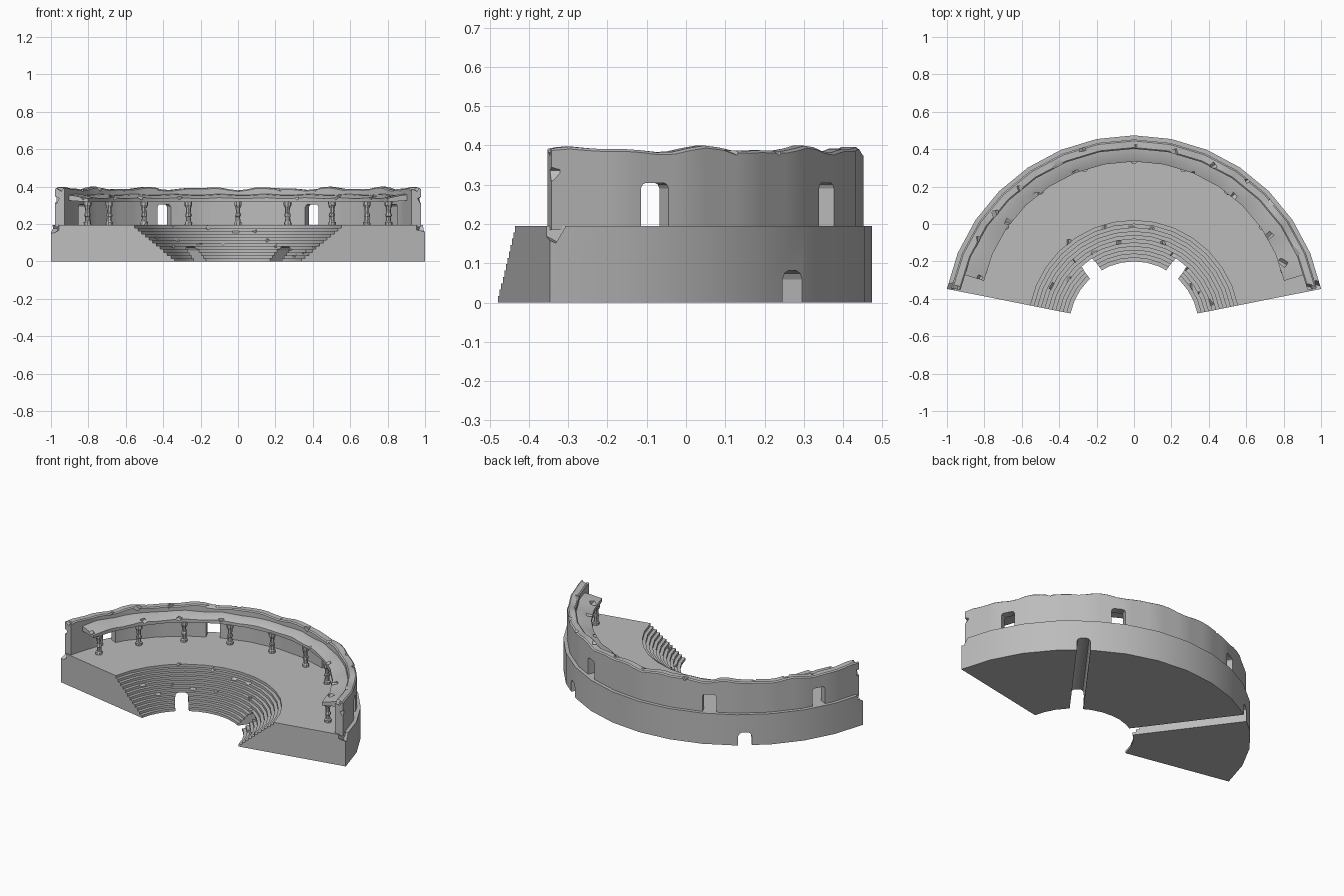
import bpy, bmesh, random
from math import sin, cos, radians, pi
from mathutils import Vector, Matrix

cube = bpy.data.objects.get("Cube")
if cube:
    bpy.data.objects.remove(cube, do_unlink=True)

random.seed(4)
CY = -0.546          # centre of all the arcs
FLOOR = 0.195        # height of the terrace
START, END = 11.25, 168.75

stone = bpy.data.materials.new("grey_stone")
stone.use_nodes = True
stone.diffuse_color = (0.5, 0.5, 0.5, 1)
stone.node_tree.nodes["Principled BSDF"].inputs["Base Color"].default_value = (0.5, 0.5, 0.5, 1)


def polar(r, deg, z=0.0):
    a = radians(deg)
    return Vector((r * cos(a), CY + r * sin(a), z))


def finish(name, bm):
    bmesh.ops.recalc_face_normals(bm, faces=bm.faces)
    mesh = bpy.data.meshes.new(name)
    bm.to_mesh(mesh)
    bm.free()
    mesh.materials.append(stone)
    ob = bpy.data.objects.new(name, mesh)
    bpy.context.collection.objects.link(ob)
    return ob


def add_loft(bm, rings, caps=True):
    """Skin a row of closed rings of points."""
    rows = [[bm.verts.new(p) for p in ring] for ring in rings]
    n = len(rows[0])
    for a, b in zip(rows, rows[1:]):
        for i in range(n):
            j = (i + 1) % n
            bm.faces.new((a[i], a[j], b[j], b[i]))
    if caps:
        bm.faces.new(rows[0])
        bm.faces.new(rows[-1])


def sweep(name, profile, a0, a1, segs=14, sub=1):
    """Sweep profile(t) -> [(r, z)] along the arc; sub splits each straight side."""
    rings = []
    for k in range(segs * sub + 1):
        i, f = divmod(k, sub)
        step = (a1 - a0) / segs
        pts = profile(k / (segs * sub))
        rings.append([polar(r, a0 + step * i, z).lerp(polar(r, a0 + step * (i + 1), z), f / sub)
                      for r, z in pts])
    bm = bmesh.new()
    add_loft(bm, rings)
    return finish(name, bm)


def add_arch(bm, deg, r0, r1, w, z0, z1, cut):
    """Radial opening with a chamfered head."""
    h = w / 2
    outline = [(-h, z0), (h, z0), (h, z1 - cut), (h - cut * 0.35, z1 - cut * 0.3), (h - cut, z1),
               (cut - h, z1), (cut * 0.35 - h, z1 - cut * 0.3), (-h, z1 - cut)]
    a = radians(deg)
    side = Vector((-sin(a), cos(a), 0))
    add_loft(bm, [[polar(r, deg, z) + side * s for s, z in outline] for r in (r0, r1)])


def add_chip(bm, r, deg, z, size):
    """Small tilted block that breaks an edge."""
    turn = Matrix.Rotation(random.uniform(0, pi), 4, 'Z') @ Matrix.Rotation(random.uniform(0.4, 1.1), 4, 'X')
    shape = Matrix.Diagonal((size * 1.8, size, size, 1))
    bmesh.ops.create_cube(bm, size=1, matrix=Matrix.Translation(polar(r, deg, z)) @ turn @ shape)


def cut(ob, bm):
    cutter = finish("cutter", bm)
    cutter.hide_render = True
    mod = ob.modifiers.new("cut", 'BOOLEAN')
    mod.operation, mod.solver, mod.object = 'DIFFERENCE', 'EXACT', cutter
    mod.use_self = True
    bpy.context.view_layer.objects.active = ob
    bpy.ops.object.modifier_apply(modifier=mod.name)
    bpy.data.objects.remove(cutter, do_unlink=True)


# Stepped seating and terrace in one solid
STEPS, R_IN, R_SEAT, R_OUT = 12, 0.346, 0.565, 1.02
bowl = [(R_OUT, FLOOR), (R_OUT, 0), (R_IN, 0)]
for i in range(STEPS):
    r = R_IN + (R_SEAT - R_IN) * i / (STEPS - 1)
    z = FLOOR * (i + 1) / STEPS
    if i:
        bowl.append((r, FLOOR * i / STEPS))
    bowl.append((r, z))
base = sweep("seating_base", lambda t: bowl, START, END)

# Two radial passages, open underneath
bm = bmesh.new()
for deg in (53.5, 126.5):
    add_arch(bm, deg, 0.25, 1.15, 0.078, -0.05, 0.081, 0.022)
cut(base, bm)

# Chipped seat edges and broken outer corners
bm = bmesh.new()
for k in range(16):
    i = random.randrange(1, STEPS)
    add_chip(bm, R_IN + (R_SEAT - R_IN) * i / (STEPS - 1), 18 + 9 * k + random.uniform(-2, 2),
             FLOOR * (i + 1) / STEPS + 0.003, 0.02)
for deg in (START, END):
    add_chip(bm, R_OUT + 0.005, deg, FLOOR - 0.01, 0.05)
cut(base, bm)


# Outer wall with a worn top
def wall_profile(t):
    top = 0.388 + 0.006 * sin(t * 47) + 0.004 * sin(t * 83 + 1)
    return [(0.948, FLOOR - 0.01), (0.998, FLOOR - 0.01), (0.998, top - 0.004),
            (0.99, top + 0.002), (0.955, top + 0.002), (0.948, top - 0.004)]


wall = sweep("outer_wall", wall_profile, START + 0.5, END - 0.5, sub=4)

bm = bmesh.new()
for deg in (28, 65.3, 114.7, 152):
    add_arch(bm, deg, 0.9, 1.05, 0.08, 0.1, 0.305, 0.014)
cut(wall, bm)
bm = bmesh.new()
for k in range(12):
    add_chip(bm, random.choice((0.945, 1.002)), 15 + 12.6 * k + random.uniform(-3, 3), 0.395, 0.03)
for deg in (START, END):
    add_chip(bm, 0.998, deg, 0.33, 0.03)
    add_chip(bm, 0.97, deg, 0.395, 0.03)
cut(wall, bm)


# Sloping roof of the colonnade, a little deeper at its ends
def roof_profile(t):
    inner = 0.88 - 0.042 * abs(2 * t - 1) ** 2
    wear = 0.003 * sin(t * 61)
    return [(inner, 0.318), (0.955, 0.326), (0.955, 0.358 + wear),
            (0.915, 0.354 + wear), (inner, 0.338 + wear)]


roof = sweep("colonnade_roof", roof_profile, 16.8, 163.2, sub=3)
bm = bmesh.new()
for k in range(9):
    add_chip(bm, 0.865, 20 + 17.5 * k + random.uniform(-4, 4), 0.346, 0.026)
cut(roof, bm)

# Columns with plinth, worn shaft drums and capital
SHAFT = [(0.02, 0), (0.02, 0.016), (0.014, 0.022), (0.013, 0.045), (0.017, 0.05), (0.016, 0.062),
         (0.012, 0.066), (0.013, 0.092), (0.017, 0.1), (0.021, 0.108), (0.021, 0.128)]
for k in range(-4, 5):
    deg = 90 + 17.4 * k
    foot = polar(0.88 - 0.03 * (k / 4) ** 2 + 0.008, deg, FLOOR - 0.002)
    bm = bmesh.new()
    rings = []
    for r, z in SHAFT:
        lean = Vector((random.uniform(-1, 1), random.uniform(-1, 1), 0)) * 0.0015
        rings.append([foot + lean + Vector((r * cos(a), r * sin(a), z))
                      for a in (radians(deg + 22.5) + j * pi / 4 for j in range(8))])
    add_loft(bm, rings)
    finish(f"column_{k + 5}", bm)

# Smooth the curved walls, keep stone edges sharp
for ob in (base, wall, roof):
    bpy.ops.object.select_all(action='DESELECT')
    ob.select_set(True)
    bpy.context.view_layer.objects.active = ob
    bpy.ops.object.shade_smooth_by_angle(angle=radians(25))
